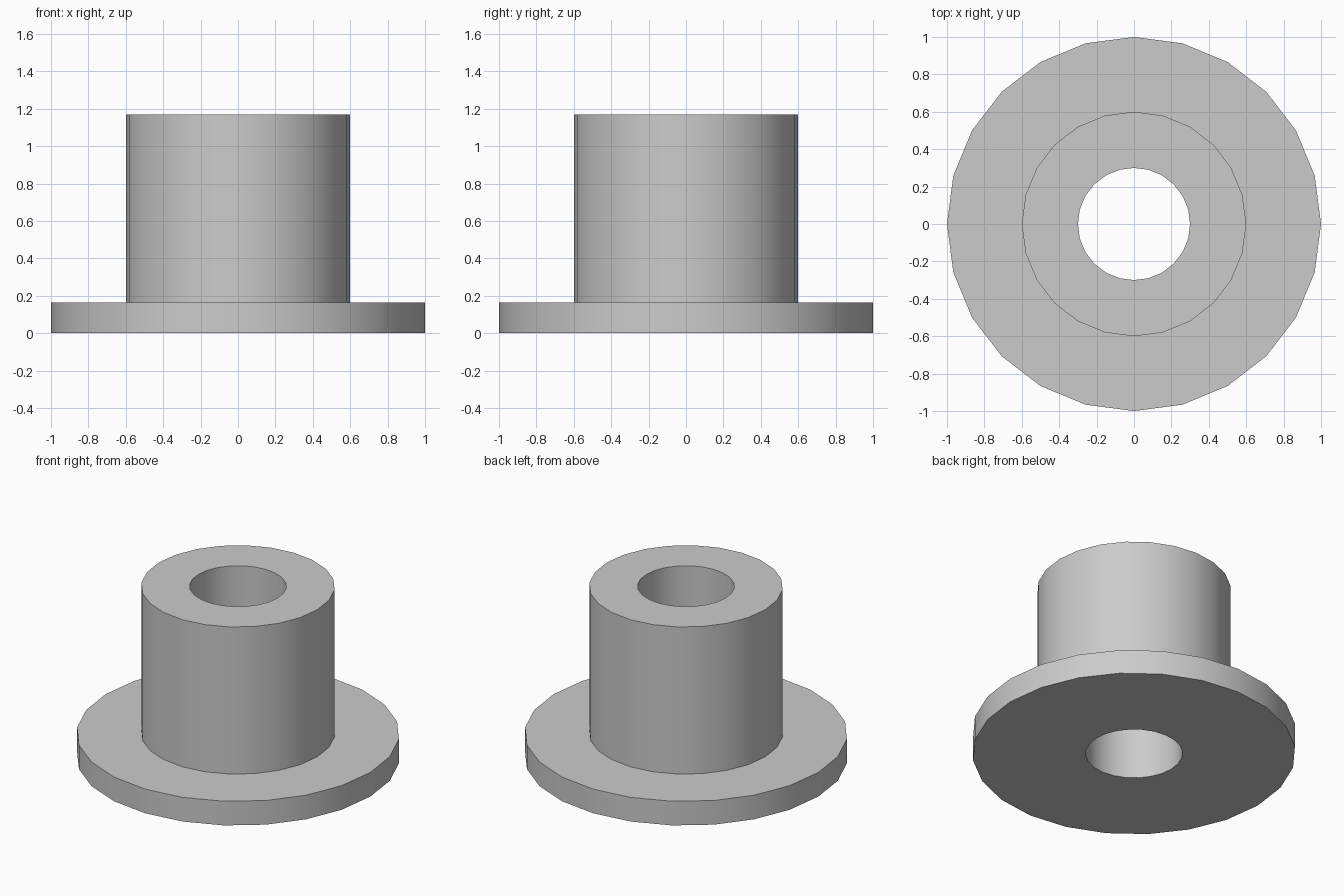
import bpy
import bmesh
import math

SIDES = 24
FLANGE_RADIUS, SLEEVE_RADIUS, BORE_RADIUS = 1.0, 0.6, 0.3
FLANGE_TOP, SLEEVE_TOP = 0.165, 1.17

cube = bpy.data.objects.get("Cube")
if cube:
    bpy.data.objects.remove(cube, do_unlink=True)


def make_material(name, color):
    mat = bpy.data.materials.new(name)
    mat.use_nodes = True
    mat.diffuse_color = color
    mat.node_tree.nodes["Principled BSDF"].inputs["Base Color"].default_value = color
    return mat


def lathe(name, profile, mat):
    """Revolve a closed (radius, height) profile around the z axis."""
    bm = bmesh.new()
    ring = [bm.verts.new((r, 0, z)) for r, z in profile]
    edges = [bm.edges.new((a, b)) for a, b in zip(ring, ring[1:] + ring[:1])]
    bmesh.ops.spin(bm, geom=ring + edges, cent=(0, 0, 0), axis=(0, 0, 1),
                   angle=math.tau, steps=SIDES, use_merge=True)
    bmesh.ops.remove_doubles(bm, verts=bm.verts, dist=0.0001)
    bmesh.ops.recalc_face_normals(bm, faces=bm.faces)
    mesh = bpy.data.meshes.new(name)
    bm.to_mesh(mesh)
    bm.free()
    mesh.materials.append(mat)
    obj = bpy.data.objects.new(name, mesh)
    bpy.context.collection.objects.link(obj)
    bpy.ops.object.select_all(action='DESELECT')
    obj.select_set(True)
    bpy.context.view_layer.objects.active = obj
    bpy.ops.object.shade_smooth_by_angle(angle=math.radians(30))
    return obj


# Flanged sleeve with a through bore, turned as one solid
lathe("flanged_bushing", [
    (BORE_RADIUS, 0),
    (FLANGE_RADIUS, 0),
    (FLANGE_RADIUS, FLANGE_TOP),
    (SLEEVE_RADIUS, FLANGE_TOP),
    (SLEEVE_RADIUS, SLEEVE_TOP),
    (BORE_RADIUS, SLEEVE_TOP),
], make_material("light_grey", (0.6, 0.6, 0.6, 1)))
